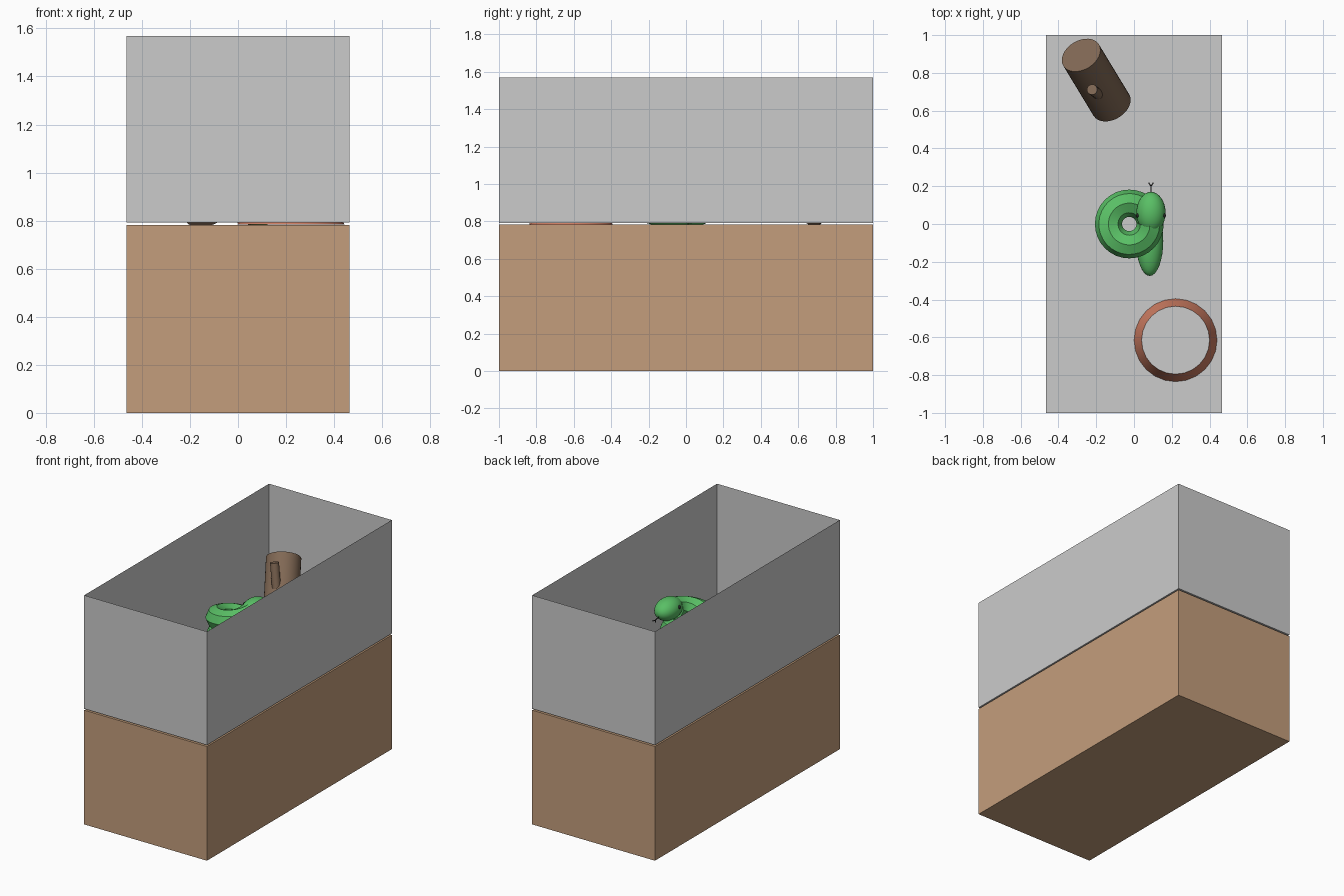
import bpy, bmesh, math
from mathutils import Vector

if "Cube" in bpy.data.objects:
    bpy.data.objects.remove(bpy.data.objects["Cube"])


def material(name, rgb):
    m = bpy.data.materials.new(name)
    m.diffuse_color = (*rgb, 1)
    m.use_nodes = True
    m.node_tree.nodes["Principled BSDF"].inputs["Base Color"].default_value = m.diffuse_color
    return m


WOOD = material("stand_wood", (0.55, 0.34, 0.20))
BARK = material("bark", (0.22, 0.14, 0.09))
CLAY = material("clay", (0.60, 0.20, 0.12))
GREEN = material("green_skin", (0.10, 0.52, 0.13))
BLACK = material("black", (0.02, 0.02, 0.02))


def finish(name, mat=None, smooth=True):
    ob = bpy.context.object
    ob.name = name
    if mat:
        ob.data.materials.append(mat)
    if smooth:
        bpy.ops.object.shade_smooth_by_angle(angle=math.radians(35))
    return ob


def box(name, size, z0, mat=None):
    bpy.ops.mesh.primitive_cube_add(size=1, location=(0, 0, z0 + size[2] / 2))
    bpy.context.object.scale = size
    bpy.ops.object.transform_apply(location=False, rotation=False)
    return finish(name, mat, smooth=False)


def rod(name, a, b, r, mat, sides=32):
    a, b = Vector(a), Vector(b)
    bpy.ops.mesh.primitive_cylinder_add(
        vertices=sides, radius=r, depth=(b - a).length, location=(a + b) / 2,
        rotation=(b - a).to_track_quat('Z', 'Y').to_euler())
    return finish(name, mat)


def ellipsoid(name, loc, size, mat):
    bpy.ops.mesh.primitive_uv_sphere_add(segments=32, ring_count=16, radius=1, location=loc)
    bpy.context.object.scale = size
    bpy.ops.object.transform_apply(location=False, rotation=False)
    return finish(name, mat)


# Wooden stand and the open-topped tank resting just above it
box("stand", (0.93, 2.0, 0.782), 0, WOOD)
tank = box("tank", (0.93, 2.0, 0.777), 0.792)
bm = bmesh.new()
bm.from_mesh(tank.data)
bmesh.ops.delete(bm, geom=[f for f in bm.faces if f.normal.z > 0.5], context='FACES_ONLY')
bm.to_mesh(tank.data)
bm.free()

# Leaning log with a branch stub
rod("log", (-0.12, 0.63, 0.85), (-0.28, 0.894, 1.152), 0.11, BARK)
rod("log_stub", (-0.18, 0.68, 1.0), (-0.222, 0.712, 1.205), 0.028, BARK, 16)

# Tapered water dish
bpy.ops.mesh.primitive_cone_add(vertices=24, radius1=0.223, radius2=0.18, depth=0.1,
                                location=(0.22, -0.615, 0.834))
finish("dish", CLAY)
bpy.ops.mesh.primitive_cylinder_add(vertices=24, radius=0.18, depth=0.01,
                                    location=(0.22, -0.615, 0.882))
finish("water")

# Snake body: octagonal tube wound three times
TURNS, STEPS, R, Z0, PITCH = 3, 32, 0.11, 0.838, 0.122
curve = bpy.data.curves.new("snake_coil", 'CURVE')
curve.dimensions = '3D'
curve.twist_mode = 'Z_UP'
curve.bevel_depth = 0.072
curve.bevel_resolution = 2
curve.use_fill_caps = True
spline = curve.splines.new('POLY')
spline.points.add(TURNS * STEPS)
for i, p in enumerate(spline.points):
    a = math.tau * i / STEPS
    p.co = (-0.025 + R * math.cos(a), R * math.sin(a), Z0 + PITCH * i / STEPS, 1)
coil = bpy.data.objects.new("snake_coil", curve)
bpy.context.collection.objects.link(coil)
bpy.ops.object.select_all(action='DESELECT')
coil.select_set(True)
bpy.context.view_layer.objects.active = coil
bpy.ops.object.convert(target='MESH')
finish("snake_coil", GREEN)

# Snake tail, head, eyes and forked tongue
ellipsoid("snake_tail", (0.083, -0.09, 0.842), (0.072, 0.185, 0.068), GREEN)
ellipsoid("snake_head", (0.09, 0.06, 1.22), (0.077, 0.11, 0.072), GREEN)
for side in (-1, 1):
    ellipsoid("snake_eye", (0.09 + side * 0.068, 0.045, 1.242), (0.012,) * 3, BLACK)
    rod("tongue_tip", (0.09, 0.2, 1.195), (0.09 + side * 0.012, 0.218, 1.19), 0.003, BLACK, 8)
rod("tongue", (0.09, 0.15, 1.205), (0.09, 0.2, 1.195), 0.003, BLACK, 8)
